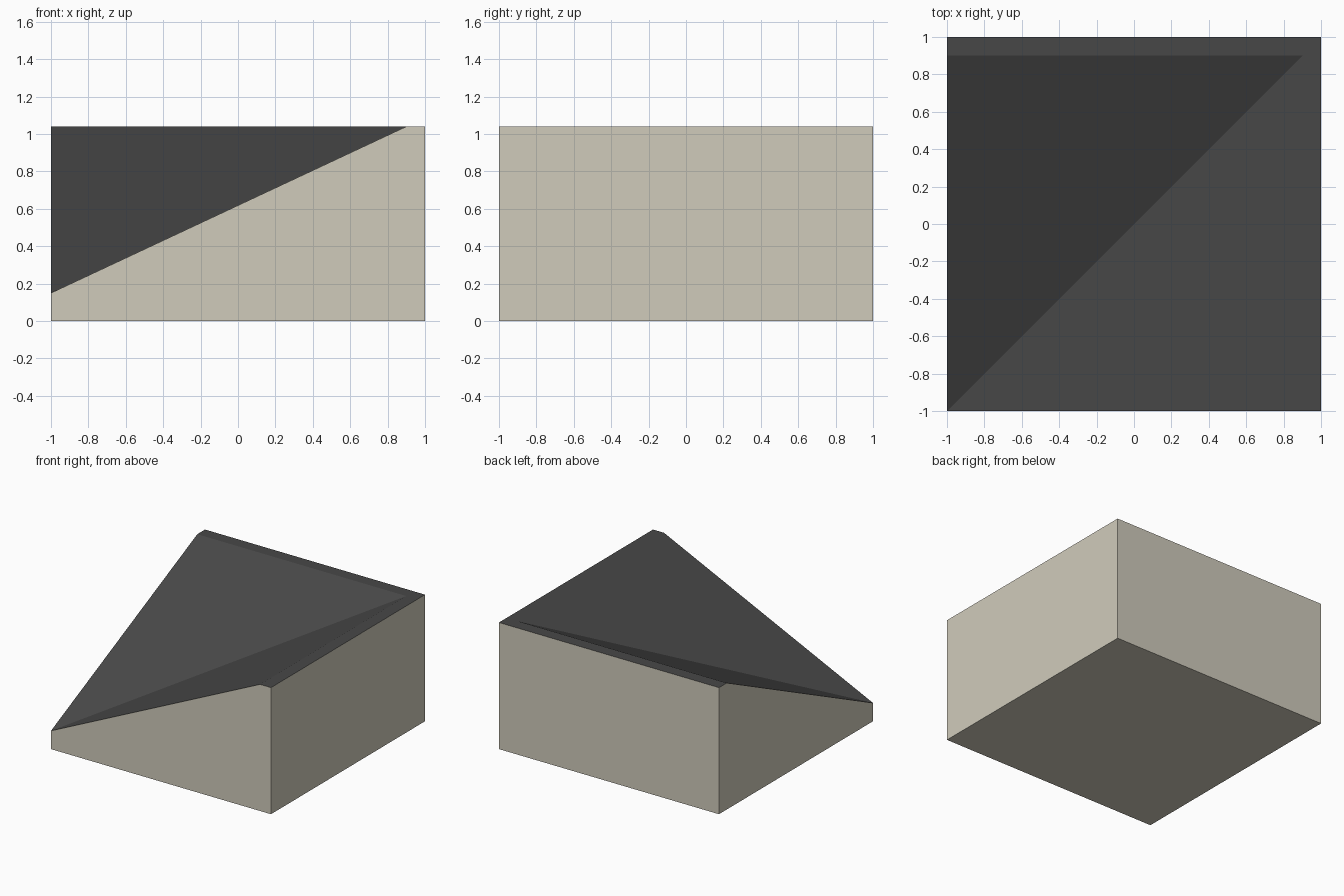
import bpy, bmesh, math

cube = bpy.data.objects.get("Cube")
if cube:
    bpy.data.objects.remove(cube, do_unlink=True)

LOW, HIGH, RIDGE = 0.15, 1.04, 0.9   # valley foot, ridge height, where the flat ridge begins


def make_material(name, color):
    mat = bpy.data.materials.new(name)
    mat.use_nodes = True
    mat.diffuse_color = (*color, 1)
    mat.node_tree.nodes["Principled BSDF"].inputs["Base Color"].default_value = (*color, 1)
    return mat


def roof_height(x, y):
    """Two equal slopes meeting in a diagonal valley, capped by a flat ridge."""
    t = (max(x, y) + 1) / (RIDGE + 1)
    return LOW + (HIGH - LOW) * min(t, 1)


bm = bmesh.new()

# Roof: two slopes and the L-shaped flat ridge
steps = (-1, RIDGE, 1)
grid = [[bm.verts.new((x, y, roof_height(x, y))) for y in steps] for x in steps]
for i in range(2):
    for j in range(2):
        a, b = grid[i][j], grid[i + 1][j]
        c, d = grid[i + 1][j + 1], grid[i][j + 1]
        if i == j == 0:
            bm.faces.new((a, b, c))
            bm.faces.new((a, c, d))
        else:
            bm.faces.new((a, b, c, d))

# Walls: drop the roof outline to the ground, then close the base
outline = [e for e in bm.edges if e.is_boundary]
walls = bmesh.ops.extrude_edge_only(bm, edges=outline)["geom"]
for v in walls:
    if isinstance(v, bmesh.types.BMVert):
        v.co.z = 0
bmesh.ops.holes_fill(bm, edges=[e for e in bm.edges if e.is_boundary], sides=0)
bmesh.ops.recalc_face_normals(bm, faces=bm.faces)
bmesh.ops.dissolve_limit(bm, angle_limit=math.radians(1), verts=bm.verts, edges=bm.edges)

# Roof colour on everything facing up, wall colour elsewhere
bm.normal_update()
for f in bm.faces:
    f.material_index = 1 if f.normal.z > 0.1 else 0

mesh = bpy.data.meshes.new("roof_corner_block")
bm.to_mesh(mesh)
bm.free()
mesh.materials.append(make_material("beige wall", (0.63, 0.60, 0.50)))
mesh.materials.append(make_material("dark grey roof", (0.064, 0.064, 0.064)))
block = bpy.data.objects.new("roof_corner_block", mesh)
bpy.context.collection.objects.link(block)
